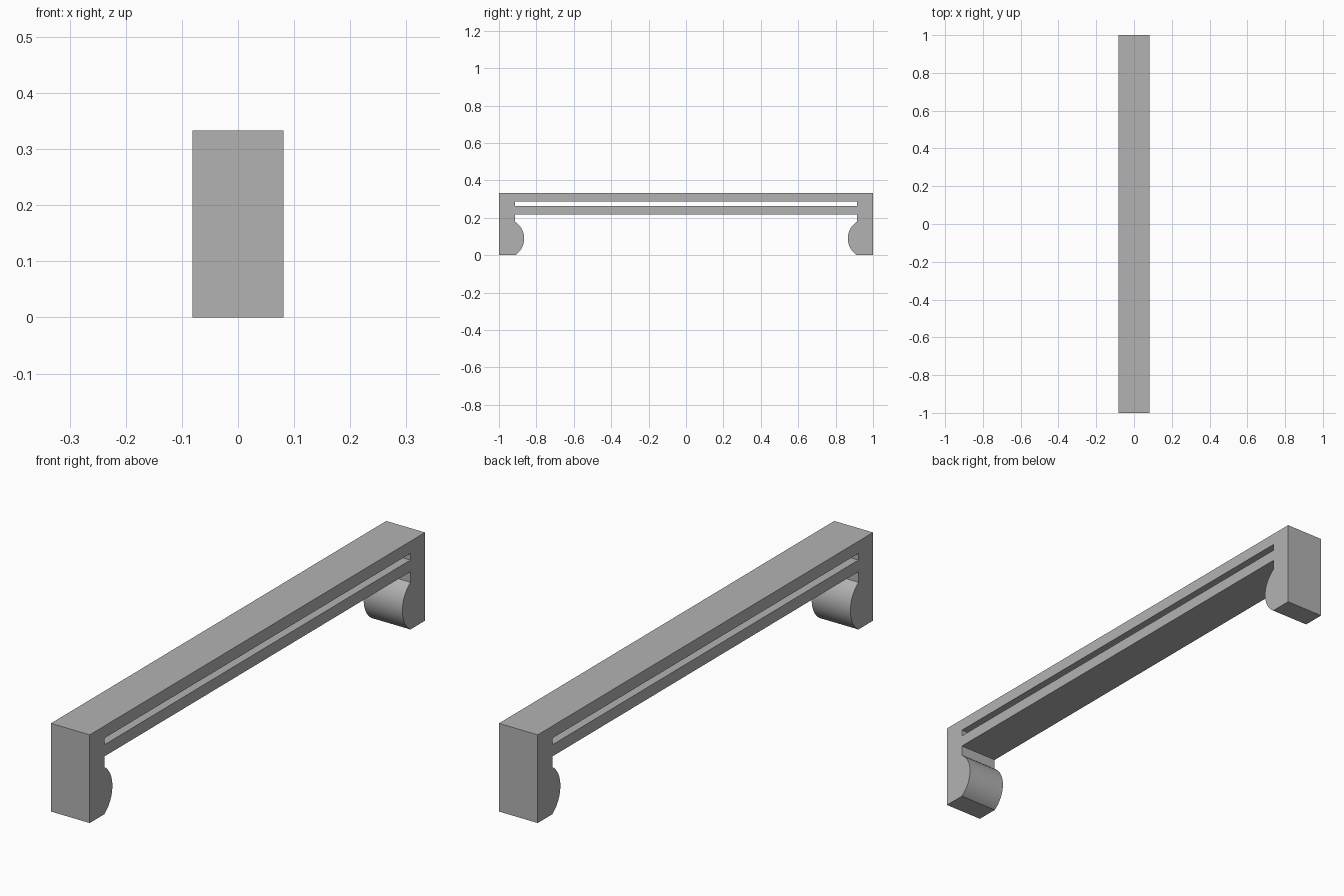
import bpy, bmesh, math
from mathutils import Vector

if "Cube" in bpy.data.objects:
    bpy.data.objects.remove(bpy.data.objects["Cube"])

HALF_WIDTH, HALF_LENGTH, HEIGHT = 0.081, 1.0, 0.333
INNER = 0.913                      # inner face of each leg
BAR_BOTTOM = 0.218
SLOT_LOW, SLOT_HIGH = 0.262, 0.287
GRIP_TOP, GRIP_DEPTH = 0.178, 0.048

# Plain grey material
grey = bpy.data.materials.new("plain_grey")
grey.use_nodes = True
colour = (0.45, 0.45, 0.45, 1)
grey.diffuse_color = colour
grey.node_tree.nodes["Principled BSDF"].inputs["Base Color"].default_value = colour


def bulge(steps=24):
    """Rounded inner side of a leg, from the floor upwards."""
    half = GRIP_TOP / 2
    radius = (half ** 2 + GRIP_DEPTH ** 2) / (2 * GRIP_DEPTH)
    centre = INNER - GRIP_DEPTH + radius
    sweep = math.asin(half / radius)
    angles = [sweep * (2 * i / steps - 1) for i in range(steps + 1)]
    return [(centre - radius * math.cos(a), half + radius * math.sin(a)) for a in angles]


def add_loop(bm, points):
    """Closed loop of edges in the side plane."""
    verts = [bm.verts.new((-HALF_WIDTH, y, z)) for y, z in points]
    return [bm.edges.new((v, verts[i - 1])) for i, v in enumerate(verts)]


# Side outline: one half, then its mirror image in reverse order
half_outline = [(HALF_LENGTH, HEIGHT), (HALF_LENGTH, 0)] + bulge() + [(INNER, BAR_BOTTOM)]
outline = half_outline + [(-y, z) for y, z in reversed(half_outline)]
slot = [(-INNER, SLOT_LOW), (INNER, SLOT_LOW), (INNER, SLOT_HIGH), (-INNER, SLOT_HIGH)]

# Fill the outline around the slot and extrude it across the width
bm = bmesh.new()
edges = add_loop(bm, outline) + add_loop(bm, slot)
bmesh.ops.triangle_fill(bm, edges=edges, use_beauty=True, normal=Vector((1, 0, 0)))
result = bmesh.ops.extrude_face_region(bm, geom=bm.faces[:])
moved = [g for g in result["geom"] if isinstance(g, bmesh.types.BMVert)]
bmesh.ops.translate(bm, verts=moved, vec=(2 * HALF_WIDTH, 0, 0))
bmesh.ops.recalc_face_normals(bm, faces=bm.faces[:])

mesh = bpy.data.meshes.new("slotted_bar_with_legs")
bm.to_mesh(mesh)
bm.free()
mesh.materials.append(grey)
body = bpy.data.objects.new("slotted_bar_with_legs", mesh)
bpy.context.collection.objects.link(body)

# Smooth the rounded grips, keep the edges crisp
bpy.ops.object.select_all(action="DESELECT")
body.select_set(True)
bpy.context.view_layer.objects.active = body
bpy.ops.object.shade_smooth_by_angle(angle=math.radians(30))
